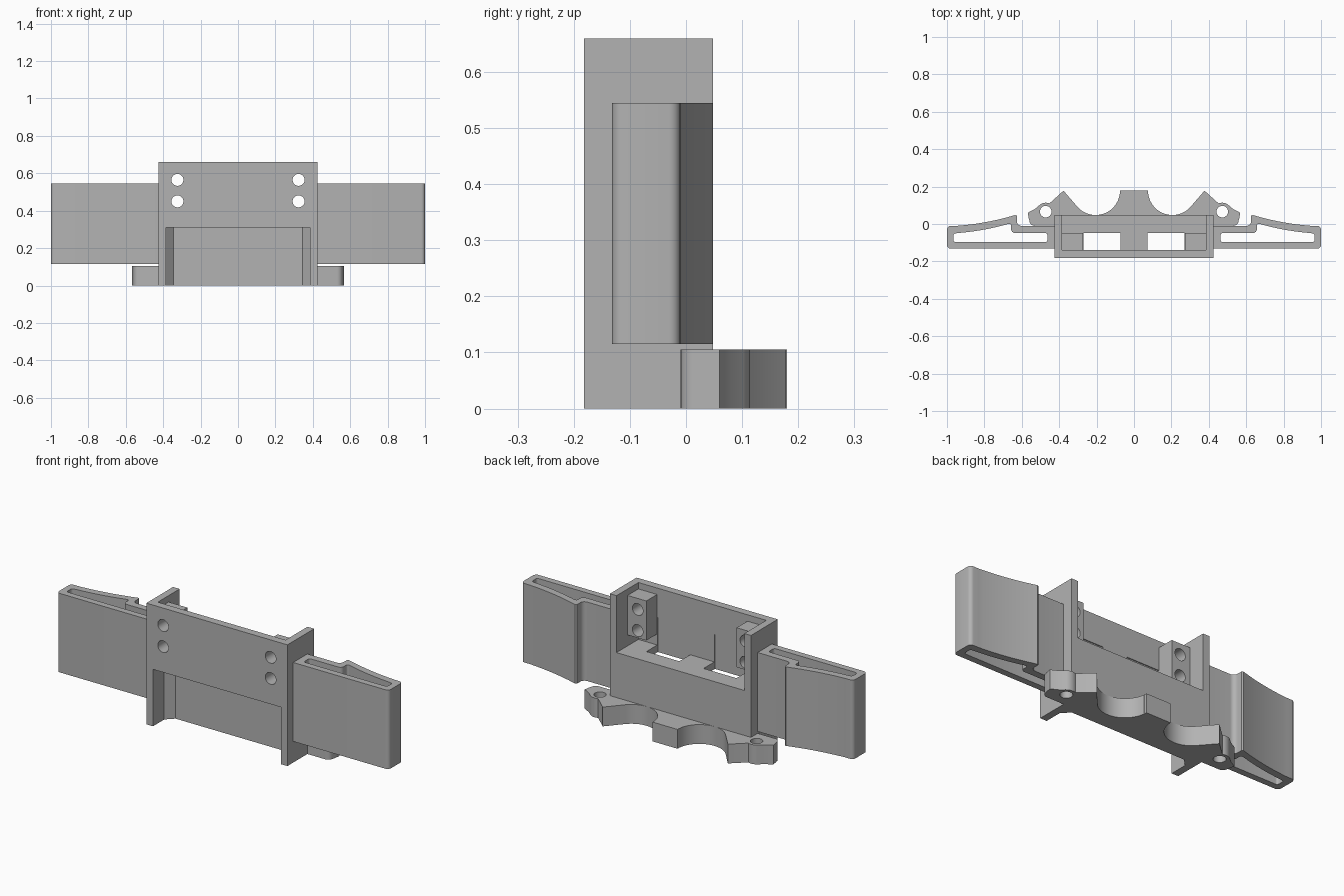
import bpy, bmesh, math
from mathutils import Matrix

if "Cube" in bpy.data.objects:
    bpy.data.objects.remove(bpy.data.objects["Cube"])

grey = bpy.data.materials.new("plain grey")
grey.diffuse_color = (0.45, 0.45, 0.45, 1)
grey.use_nodes = True
grey.node_tree.nodes["Principled BSDF"].inputs["Base Color"].default_value = grey.diffuse_color


def arc(cx, cy, r, a0, a1, n):
    """Points on an arc, angles in degrees."""
    return [(cx + r * math.cos(math.radians(a0 + (a1 - a0) * i / n)),
             cy + r * math.sin(math.radians(a0 + (a1 - a0) * i / n))) for i in range(n + 1)]


def prism(name, loops, z0, z1):
    """Upright prism from an outline and optional hole outlines."""
    curve = bpy.data.curves.new(name, 'CURVE')
    curve.dimensions, curve.fill_mode = '2D', 'BOTH'
    curve.extrude = (z1 - z0) / 2
    for pts in loops:
        s = curve.splines.new('POLY')
        s.points.add(len(pts) - 1)
        for p, (x, y) in zip(s.points, pts):
            p.co = (x, y, 0, 1)
        s.use_cyclic_u = True
    tmp = bpy.data.objects.new(name + "_outline", curve)
    bpy.context.collection.objects.link(tmp)
    bpy.context.view_layer.update()
    mesh = bpy.data.meshes.new_from_object(tmp.evaluated_get(bpy.context.evaluated_depsgraph_get()))
    bpy.data.objects.remove(tmp)
    bm = bmesh.new()
    bm.from_mesh(mesh)
    bmesh.ops.remove_doubles(bm, verts=bm.verts, dist=1e-5)
    bmesh.ops.recalc_face_normals(bm, faces=bm.faces)
    bmesh.ops.translate(bm, verts=bm.verts, vec=(0, 0, (z0 + z1) / 2))
    bm.to_mesh(mesh)
    bm.free()
    return add(name, mesh)


def add(name, mesh):
    mesh.name = name
    mesh.materials.clear()
    mesh.materials.append(grey)
    ob = bpy.data.objects.new(name, mesh)
    bpy.context.collection.objects.link(ob)
    return ob


def box(name, x0, x1, y0, y1, z0, z1):
    bm = bmesh.new()
    bmesh.ops.create_cube(bm, size=1, matrix=Matrix.Translation(
        ((x0 + x1) / 2, (y0 + y1) / 2, (z0 + z1) / 2)) @ Matrix.Diagonal((x1 - x0, y1 - y0, z1 - z0, 1)))
    mesh = bpy.data.meshes.new(name)
    bm.to_mesh(mesh)
    bm.free()
    return add(name, mesh)


def rod(name, x, z, r):
    bm = bmesh.new()
    bmesh.ops.create_cone(bm, cap_ends=True, segments=32, radius1=r, radius2=r, depth=0.4,
                          matrix=Matrix.Translation((x, -0.15, z)) @ Matrix.Rotation(math.pi / 2, 4, 'X'))
    mesh = bpy.data.meshes.new(name)
    bm.to_mesh(mesh)
    bm.free()
    return add(name, mesh)


def smooth(ob):
    bpy.ops.object.select_all(action='DESELECT')
    ob.select_set(True)
    bpy.context.view_layer.objects.active = ob
    bpy.ops.object.shade_smooth_by_angle(angle=math.radians(30))


def mirror_x(pts):
    return [(-x, y) for x, y in reversed(pts)]


# Central housing: upper tray open to the back, lower recess open to the front
body = box("housing", -0.425, 0.425, -0.182, 0.048, 0, 0.66)
steps = [(box("tray_cutter", -0.385, 0.385, -0.14, 0.2, 0.35, 0.8), 'DIFFERENCE')]
half = [(0.385, -0.3), (0.385, -0.085), (0.345, -0.045)]
steps.append((prism("recess_cutter", [half + mirror_x(half)], -0.1, 0.31), 'DIFFERENCE'))
for s in (-1, 1):
    # Screw blocks, floor windows with shallow pockets, screw holes
    xa, xb = sorted((s * 0.272, s * 0.4))
    steps.append((box("screw_block", xa, xb, -0.16, -0.047, 0.41, 0.625), 'UNION'))
    xa, xb = sorted((s * 0.073, s * 0.271))
    steps.append((box("window_cutter", xa, xb, -0.145, -0.047, 0.29, 0.50), 'DIFFERENCE'))
    for z in (0.45, 0.565):
        steps.append((rod("screw_cutter", s * 0.324, z, 0.032), 'DIFFERENCE'))
for ob, op in steps:
    m = body.modifiers.new(op.lower(), 'BOOLEAN')
    m.object, m.operation, m.solver = ob, op, 'EXACT'
bpy.context.view_layer.update()
solid = bpy.data.meshes.new_from_object(body.evaluated_get(bpy.context.evaluated_depsgraph_get()))
body.modifiers.clear()
body.data = solid
solid.materials.clear()
solid.materials.append(grey)
for ob, op in steps:
    bpy.data.objects.remove(ob)
smooth(body)

# Scalloped mounting plate at the bottom
side = [(0.075, 0.18), (0.075, 0.165)]
side += arc(0.205, 0.178, 0.13, 186, 318, 20)
side += [(0.377, 0.178), (0.45, 0.112)]
side += arc(0.472, 0.064, 0.05, 112, 50, 6)
side += [(0.53, 0.08), (0.568, 0.06), (0.562, 0.025)]
side += arc(0.53, 0.02, 0.03, 0, -90, 5)
holes = [arc(s * 0.472, 0.066, 0.031, 0, 345, 23) for s in (-1, 1)]
smooth(prism("mounting_plate", [side + mirror_x(side)] + holes, 0, 0.105))


# Hollow side wings with a curved back
def sweep(x0, y0, x1, y1, sag, n=12):
    return [(x0 + (x1 - x0) * i / n,
             y0 + (y1 - y0) * i / n - 4 * sag * (i / n) * (1 - i / n)) for i in range(n + 1)]


outer = [(0.42, -0.132)] + arc(0.98, -0.112, 0.02, -90, 0, 5) + arc(0.98, -0.03, 0.02, 0, 90, 5)
outer += sweep(0.95, -0.01, 0.635, 0.048, 0.009)
outer += [(0.626, 0.044), (0.626, 0.015)] + arc(0.601, 0.015, 0.025, -15, -90, 5) + [(0.42, -0.01)]
inner = arc(0.475, -0.085, 0.012, 180, 270, 4) + arc(0.953, -0.085, 0.012, -90, 0, 4)
inner += arc(0.953, -0.062, 0.012, 0, 90, 4) + sweep(0.94, -0.048, 0.67, 0.001, 0.007)
inner += arc(0.667, -0.009, 0.01, 100, 180, 4) + arc(0.637, -0.028, 0.02, 0, -90, 4)
inner += arc(0.475, -0.06, 0.012, 90, 180, 4)
for label, flip in (("right_wing", False), ("left_wing", True)):
    loops = [mirror_x(l) if flip else l for l in (outer, inner)]
    smooth(prism(label, loops, 0.115, 0.545))
